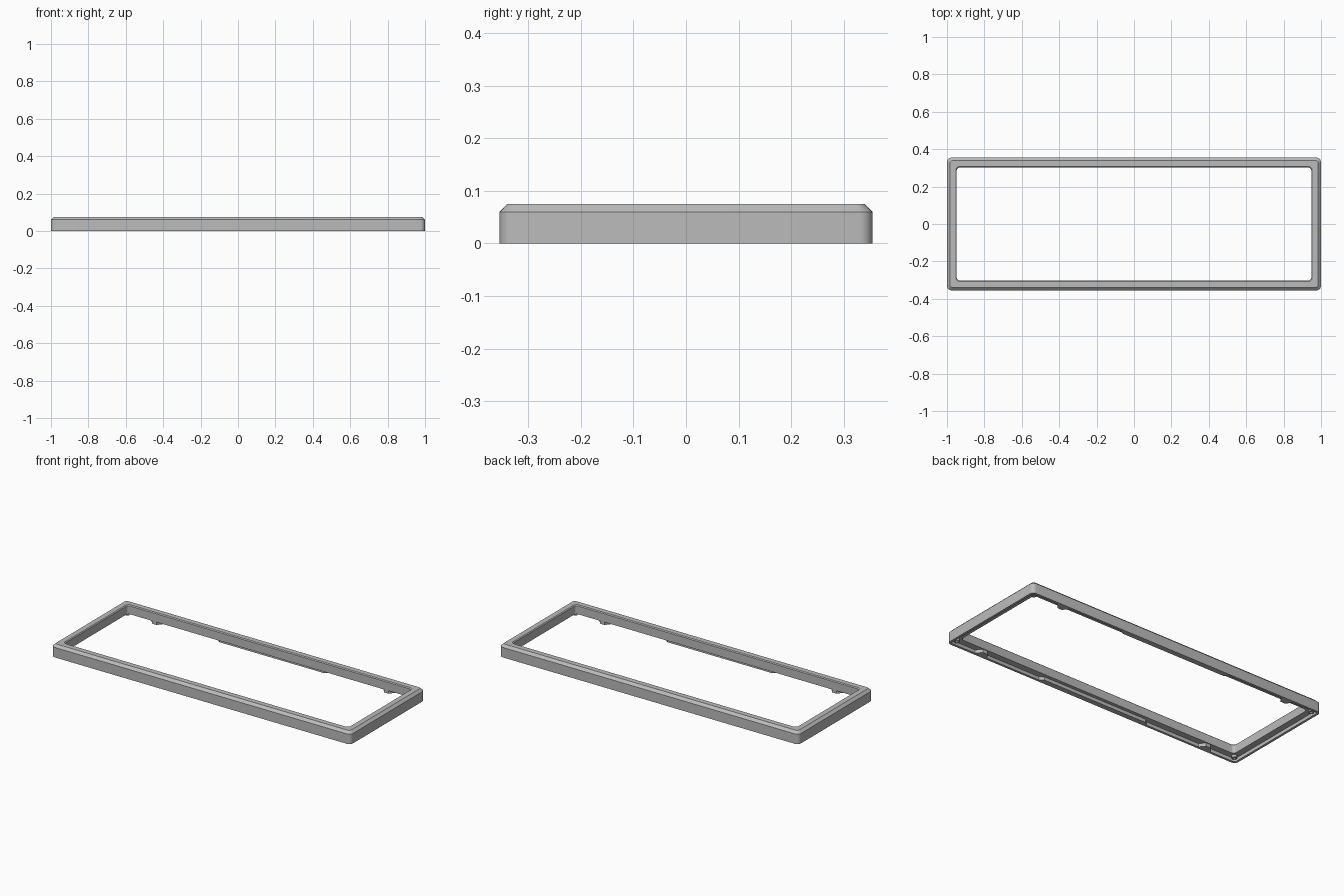
import bpy, bmesh, math

cube = bpy.data.objects.get("Cube")
if cube:
    bpy.data.objects.remove(cube, do_unlink=True)

grey = bpy.data.materials.new("plain grey")
grey.use_nodes = True
COLOUR = (0.5, 0.5, 0.5, 1)
grey.diffuse_color = COLOUR
grey.node_tree.nodes["Principled BSDF"].inputs["Base Color"].default_value = COLOUR


def finish(name, bm):
    bmesh.ops.recalc_face_normals(bm, faces=bm.faces)
    mesh = bpy.data.meshes.new(name)
    bm.to_mesh(mesh)
    bm.free()
    mesh.materials.append(grey)
    obj = bpy.data.objects.new(name, mesh)
    bpy.context.collection.objects.link(obj)
    bpy.ops.object.select_all(action='DESELECT')
    obj.select_set(True)
    bpy.context.view_layer.objects.active = obj
    bpy.ops.object.shade_smooth_by_angle(angle=math.radians(30))
    return obj


def rounded_rectangle(hx, hy, r, steps=6):
    points = []
    for k, (sx, sy) in enumerate([(1, 1), (-1, 1), (-1, -1), (1, -1)]):
        for i in range(steps + 1):
            a = math.pi / 2 * (k + i / steps)
            points.append((sx * (hx - r) + r * math.cos(a),
                           sy * (hy - r) + r * math.sin(a)))
    return points


def ring(name, loops):
    """Join closed loops of points, the last one back to the first."""
    bm = bmesh.new()
    rows = [[bm.verts.new(p) for p in loop] for loop in loops]
    n = len(rows[0])
    for j, row in enumerate(rows):
        after = rows[(j + 1) % len(rows)]
        for i in range(n):
            k = (i + 1) % n
            bm.faces.new((row[i], row[k], after[k], after[i]))
    return finish(name, bm)


def prism(name, outline, z0, z1):
    bm = bmesh.new()
    base = bm.faces.new([bm.verts.new((x, y, z0)) for x, y in outline])
    out = bmesh.ops.extrude_face_region(bm, geom=[base])
    moved = [v for v in out["geom"] if isinstance(v, bmesh.types.BMVert)]
    bmesh.ops.translate(bm, verts=moved, vec=(0, 0, z1 - z0))
    return finish(name, bm)


# Frame section: inset from the outside, height, corner radius
SHELF = 0.02
section = [
    (0, 0, 0.025), (0, 0.06, 0.025),              # outer wall
    (0.015, 0.075, 0.018),                        # outer chamfer
    (0.047, 0.075, 0.022), (0.052, 0.07, 0.018),  # top and inner bevel
    (0.052, SHELF, 0.018),                        # inner wall
    (0.014, SHELF, 0.012), (0.014, 0, 0.012),     # underside shelf and lip
]
ring("bezel_frame", [
    [(x, y, z) for x, y in rounded_rectangle(1 - d, 0.355 - d, r)]
    for d, z, r in section])

# Thickened lips, clips and corner bosses under the shelf
for s, side in ((-1, "front"), (1, "back")):
    prism(side + "_centre_lip",
          [(-0.38, s * 0.345), (0.38, s * 0.345),
           (0.35, s * 0.323), (-0.35, s * 0.323)], 0, SHELF + 0.002)
    for t, end in ((-1, "right"), (1, "left")):
        prism(f"{side}_{end}_clip",
              [(t * 0.73, s * 0.345), (t * 0.82, s * 0.345),
               (t * 0.79, s * 0.308), (t * 0.76, s * 0.308)], 0, SHELF + 0.002)
        circle = [(math.cos(math.tau * i / 20), math.sin(math.tau * i / 20))
                  for i in range(20)]
        ring(f"{side}_{end}_screw_boss", [
            [(t * 0.963 + c * r, s * 0.318 + d * r, z) for c, d in circle]
            for r, z in ((0.015, SHELF + 0.002), (0.015, 0.006),
                         (0.007, 0.006), (0.007, SHELF + 0.002))])
